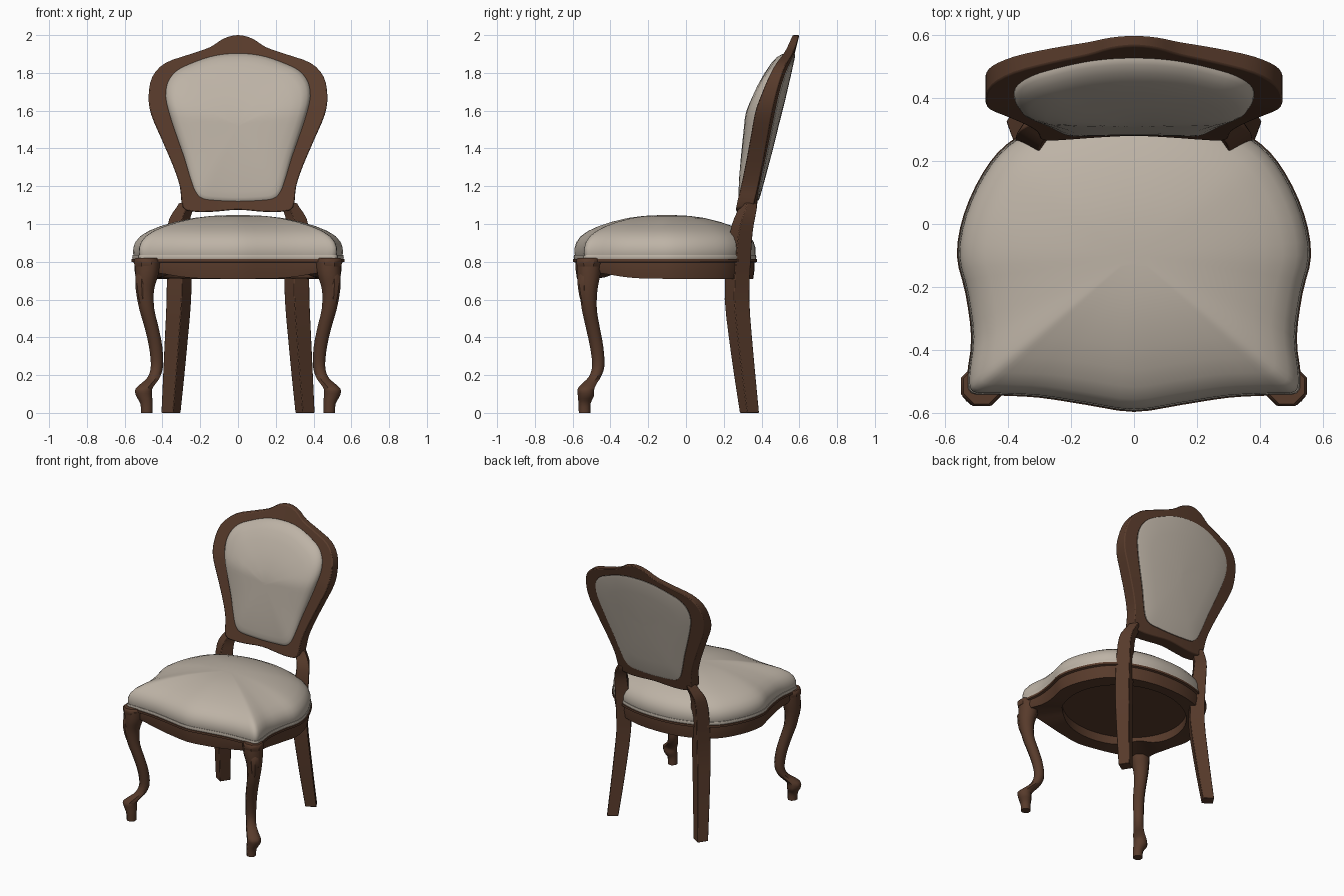
import bpy, bmesh, math
from mathutils import Vector

if "Cube" in bpy.data.objects:
    bpy.data.objects.remove(bpy.data.objects["Cube"])


def material(name, rgb):
    m = bpy.data.materials.new(name)
    m.diffuse_color = (*rgb, 1)
    m.use_nodes = True
    m.node_tree.nodes["Principled BSDF"].inputs["Base Color"].default_value = m.diffuse_color
    return m


WOOD = material("dark walnut wood", (0.096, 0.043, 0.024))
FABRIC = material("beige fabric", (0.51, 0.45, 0.38))


def spline(pts, k, closed):
    """Catmull-Rom resampling of a list of tuples."""
    p = [Vector(q) for q in pts]
    n = len(p)
    get = (lambda i: p[i % n]) if closed else (lambda i: p[max(0, min(n - 1, i))])
    out = []
    for i in range(n if closed else n - 1):
        a, b, c, d = get(i - 1), get(i), get(i + 1), get(i + 2)
        for j in range(k):
            t = j / k
            out.append(0.5 * (2 * b + (c - a) * t + (2 * a - 5 * b + 4 * c - d) * t * t
                              + (3 * b - a - 3 * c + d) * t ** 3))
    if not closed:
        out.append(p[-1])
    return out


def outline(half, k=3):
    """Closed outline from its right half, first and last point on the centre line."""
    return spline(half + [(-x, y) for x, y in half[-2:0:-1]], k, True)


def loft(name, rings, mat, cyclic=False, caps=True, mirror=False, bevel=0, angle=40):
    bm = bmesh.new()
    vs = [[bm.verts.new(co) for co in r] for r in rings]
    n = len(vs[0])
    for i in range(len(vs) if cyclic else len(vs) - 1):
        a, b = vs[i], vs[(i + 1) % len(vs)]
        for j in range(n):
            bm.faces.new((a[j], a[(j + 1) % n], b[(j + 1) % n], b[j]))
    if caps and not cyclic:
        bm.faces.new(vs[0])
        bm.faces.new(vs[-1])
    bmesh.ops.recalc_face_normals(bm, faces=bm.faces)
    me = bpy.data.meshes.new(name)
    bm.to_mesh(me)
    bm.free()
    me.materials.append(mat)
    ob = bpy.data.objects.new(name, me)
    bpy.context.collection.objects.link(ob)
    bpy.ops.object.select_all(action='DESELECT')
    ob.select_set(True)
    bpy.context.view_layer.objects.active = ob
    bpy.ops.object.shade_smooth_by_angle(angle=math.radians(angle))
    if bevel:
        b = ob.modifiers.new("soft edges", 'BEVEL')
        b.width, b.segments, b.limit_method = bevel, 2, 'ANGLE'
    if mirror:
        ob.modifiers.new("mirror", 'MIRROR')
    return ob


# Seat plan outline
seat = outline([(0, -.592), (.15, -.57), (.3, -.547), (.44, -.54), (.515, -.535), (.525, -.48),
                (.512, -.36), (.53, -.22), (.557, -.1), (.535, .03), (.475, .16), (.40, .25),
                (.28, .32), (.14, .36), (0, .37)])


def seat_ring(s, z):
    zf = z if callable(z) else (lambda p: z)
    return [(p.x * s, (p.y + .1) * s - .1, zf(p)) for p in seat]


def oval_ring(rx, ry, z):
    """Oval matched point by point to the seat outline."""
    zf = z if callable(z) else (lambda p: z)
    angles = [math.atan2(p.y + .1, p.x) for p in seat]
    return [(rx * math.cos(a), ry * math.sin(a) - .1, zf(p)) for a, p in zip(angles, seat)]


# Domed seat cushion with a welt along its lower edge
loft("seat_cushion", [seat_ring(s, z) for s, z in (
    (.97, .80), (.985, .82), (.997, .845), (.995, .875), (.975, .905), (.93, .935), (.85, .963),
    (.74, .988), (.6, 1.011), (.42, 1.032), (.25, 1.043), (.08, 1.047))], FABRIC)
loft("seat_welt", [seat_ring(s, z) for s, z in (
    (.97, .815), (1.0, .815), (1.006, .825), (1.0, .836), (.97, .836))], FABRIC, cyclic=True)


# Seat rail with an oval opening, scalloped up towards the front corners, lipped on top
def rail_bottom(p):
    d2 = (abs(p.x) - .5) ** 2 + (p.y + .53) ** 2
    return .71 + .035 * math.exp(-d2 / .03)


loft("seat_rail", [seat_ring(.97, rail_bottom), seat_ring(.985, .76), seat_ring(.985, .795),
                   seat_ring(1.012, .80), seat_ring(1.012, .815), oval_ring(.43, .38, .815),
                   oval_ring(.43, .38, lambda p: rail_bottom(p) + .003)],
     WOOD, cyclic=True, angle=30)
loft("seat_underside_board", [oval_ring(.44, .39, .775), oval_ring(.44, .39, .80)], WOOD)


# Cabriole front legs: x, y, z, radius
def leg_ring(x, y, z, r, sides, turn):
    return [(x + r * math.cos(turn + math.tau * i / sides),
             y + r * math.sin(turn + math.tau * i / sides), z) for i in range(sides)]


front_path = spline([(.483, -.537, 0, .033), (.485, -.537, .05, .035), (.497, -.53, .09, .046),
                     (.499, -.53, .125, .048), (.475, -.512, .155, .042), (.445, -.483, .19, .035),
                     (.429, -.464, .25, .035), (.436, -.473, .35, .038), (.457, -.493, .45, .04),
                     (.483, -.512, .55, .043), (.493, -.517, .65, .052), (.483, -.515, .73, .066),
                     (.478, -.512, .80, .07)], 3, False)
loft("front_leg", [leg_ring(*p, 8, math.pi / 8) for p in front_path], WOOD, mirror=True, angle=50)

# Corner blocks above the front legs, and carved knees
loft("front_corner_block", [leg_ring(.485, -.515, z, r, 8, math.pi / 8) for z, r in (
    (.775, .066), (.79, .07), (.81, .07), (.82, .062))], WOOD, mirror=True)
loft("carved_knee", [leg_ring(.505 + o, -.535 - o, z, r, 8, 0) for z, r, o in (
    (.58, .018, 0), (.62, .028, .002), (.67, .033, .005), (.72, .034, .005), (.75, .022, 0))],
     WOOD, mirror=True)

# Back legs: turned square section, running up into the back frame
back_path = spline([(.355, .336, 0, .053), (.34, .311, .2, .059), (.326, .288, .4, .064),
                    (.313, .27, .6, .068), (.312, .276, .78, .068), (.315, .292, .95, .063),
                    (.308, .31, 1.03, .058), (.28, .328, 1.085, .05), (.27, .332, 1.11, .045)],
                   2, False)
loft("back_leg", [leg_ring(*p, 4, math.radians(78)) for p in back_path], WOOD,
     mirror=True, bevel=.004, angle=35)

# Backrest: outer and inner outlines in x and z, placed on a leaning, curved surface
outer = outline([(0, 1.075), (.13, 1.065), (.23, 1.065), (.292, 1.09), (.308, 1.2), (.345, 1.31),
                 (.405, 1.45), (.46, 1.58), (.473, 1.68), (.453, 1.78), (.385, 1.852),
                 (.26, 1.897), (.15, 1.935), (.075, 1.982), (0, 2.0)])
inner = outline([(0, 1.125), (.12, 1.13), (.185, 1.14), (.222, 1.175), (.25, 1.25), (.28, 1.35),
                 (.315, 1.45), (.355, 1.57), (.378, 1.67), (.366, 1.75), (.318, 1.81),
                 (.24, 1.848), (.15, 1.88), (.07, 1.895), (0, 1.898)])


def rear_y(x, z):
    return .6 - .25 * (2 - z) - .2 * x * x


def back_ring(pts, forward, s=1.0):
    f = forward if callable(forward) else (lambda z: forward)
    out = []
    for p in pts:
        x, z = p.x * s, (p.y - 1.52) * s + 1.52
        out.append((x, rear_y(x, z) - f(z), z))
    return out


def frame_depth(z):
    return .09 - .055 * max(0, (z - 1.6) / .4)


loft("back_frame", [back_ring(outer, 0), back_ring(outer, frame_depth),
                    back_ring(inner, frame_depth), back_ring(inner, 0)],
     WOOD, cyclic=True, bevel=.006, angle=35)


# Padded front, fuller towards the top, and slightly raised rear panel of the backrest
def pad(extra):
    return lambda z: frame_depth(z) + extra * max(.4, min(1.15, .4 + 1.8 * (z - 1.15)))


loft("back_cushion", [back_ring(inner, pad(d), s) for s, d in (
    (1.0, -.03), (1.012, .004), (1.0, .016), (.96, .034), (.88, .048), (.74, .062), (.5, .072),
    (.25, .076), (.05, .077))], FABRIC)
loft("back_rear_panel", [back_ring(inner, d, s) for s, d in (
    (1.0, .02), (1.005, -.003), (.96, -.006), (.7, -.009), (.4, -.011), (.05, -.011))], FABRIC)
